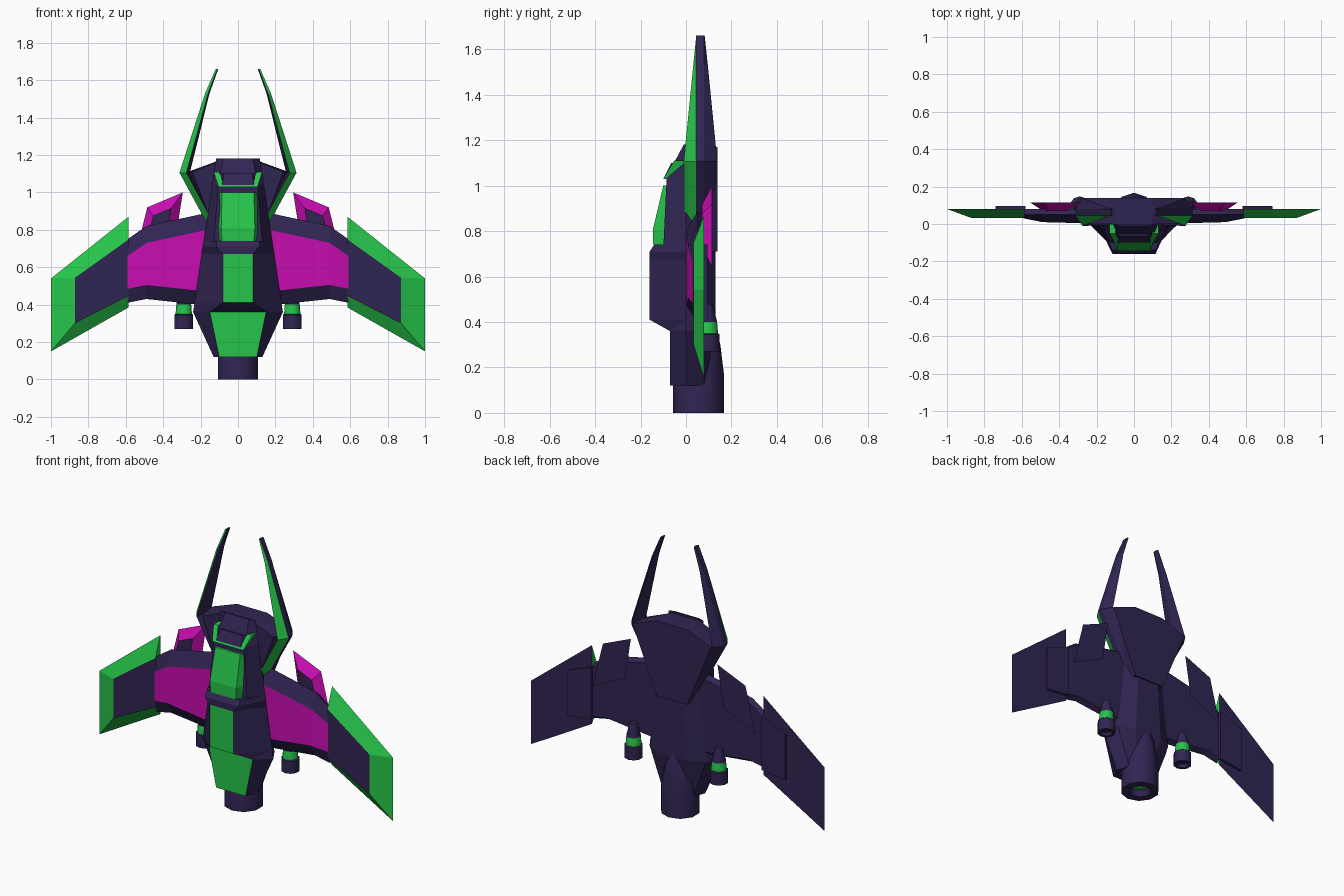
import bpy, bmesh, math

cube = bpy.data.objects.get("Cube")
if cube:
    bpy.data.objects.remove(cube)


def material(name, *rgb):
    m = bpy.data.materials.new(name)
    m.use_nodes = True
    m.diffuse_color = (*rgb, 1)
    m.node_tree.nodes["Principled BSDF"].inputs["Base Color"].default_value = (*rgb, 1)
    return m


MATS = [material("dark purple", 0.03, 0.018, 0.085),
        material("bright green", 0.02, 0.56, 0.07),
        material("magenta", 0.58, 0.004, 0.44)]
DARK, GREEN, PINK = range(len(MATS))


def all_dark(segment, edge):
    return DARK


def all_green(segment, edge):
    return GREEN


def loft(name, rings, colour=all_dark, cap=DARK, mirror=False, smooth=False):
    """Skin rings of 3D points; colour(segment, edge) picks each side face's material."""
    bm = bmesh.new()
    rows = [[bm.verts.new(point) for point in ring] for ring in rings]
    for segment, (low, high) in enumerate(zip(rows, rows[1:])):
        for edge in range(len(low)):
            after = (edge + 1) % len(low)
            face = bm.faces.new((low[edge], low[after], high[after], high[edge]))
            face.material_index = colour(segment, edge)
    bm.faces.new(rows[0]).material_index = cap
    bm.faces.new(rows[-1]).material_index = DARK if smooth else cap
    bmesh.ops.recalc_face_normals(bm, faces=bm.faces)
    mesh = bpy.data.meshes.new(name)
    bm.to_mesh(mesh)
    bm.free()
    for m in MATS:
        mesh.materials.append(m)
    ob = bpy.data.objects.new(name, mesh)
    bpy.context.collection.objects.link(ob)
    if mirror:
        ob.modifiers.new("Mirror", "MIRROR").use_mirror_merge = False
    if smooth:
        bpy.ops.object.select_all(action="DESELECT")
        ob.select_set(True)
        bpy.context.view_layer.objects.active = ob
        bpy.ops.object.shade_smooth_by_angle(angle=math.radians(40))


def sym(half):
    """Close a half outline by reflecting it across x = 0."""
    return half + [(-x, *rest) for x, *rest in reversed(half)]


def flank(z):
    """Half width of the body where it meets the wings."""
    return 0.24 - 0.15 * (z - 0.36)


def circle(cx, cy, z, radius, sides=10):
    angles = [math.tau * (i + 0.5) / sides for i in range(sides)]
    return [(cx + radius * math.cos(a), cy + radius * math.sin(a), z) for a in angles]


# Main hull: green lower front plate, rounded back
def hull_ring(z, front, side, back):
    return sym([(front, -0.07, z), (side, 0, z), (side * 0.8, 0.08, z), (side * 0.4, back, z)])


loft("hull", [hull_ring(0.12, 0.1, 0.13, 0.08),
              hull_ring(0.36, 0.15, flank(0.36), 0.13),
              hull_ring(0.9, 0.12, flank(0.9), 0.13)],
     lambda segment, edge: GREEN if segment == 0 and edge == 7 else DARK)


# Raised nose block with a green centre panel, and the neck and sloping head above
def block_ring(z, front, y):
    return sym([(front, y, z), (flank(z), 0, z)])


loft("nose_block", [block_ring(0.36, 0.15, -0.07), block_ring(0.41, 0.08, -0.16),
                    block_ring(0.67, 0.08, -0.16), block_ring(0.71, 0.115, -0.16),
                    block_ring(0.74, 0.115, -0.14)],
     lambda segment, edge: GREEN if segment == 1 and edge == 3 else DARK)
loft("neck", [block_ring(0.72, 0.13, -0.1), block_ring(1.04, 0.105, -0.085),
              block_ring(1.18, 0.08, -0.01)])


# Green canopy
def canopy_ring(z, front, y):
    return sym([(front, y, z), (front + 0.02, -0.08, z)])


loft("canopy", [canopy_ring(0.74, 0.085, -0.145), canopy_ring(0.81, 0.09, -0.145),
                canopy_ring(1, 0.085, -0.1)], all_green, GREEN)

# Green U-shaped brow, leaning back, and the dark box inside it
brow = sym([(0.105, 1.03), (0.13, 1.11), (0.1, 1.11), (0.085, 1.06)])
loft("brow", [[(x, (z - 1.03) * 0.6 - depth, z) for x, z in brow] for depth in (0.1, 0.03)],
     all_green, GREEN)
loft("brow_box", [block_ring(1.04, 0.085, -0.095), block_ring(1.1, 0.075, -0.065)])

# Hexagonal back shield, narrower at its front
shield = sym([(0.1, 1.17), (0.26, 1.11), (0.165, 0.87), (0.1, 0.71)])
loft("back_shield", [[(x * width, y, z) for x, z in shield]
                     for y, width in ((0, 0.93), (0.06, 1.03), (0.138, 1.03))])


# Horns: five-sided blades whose width follows their depth
def horn_ring(z, x, depth):
    width, middle = depth / 2, 0.064
    return [(x, middle - depth, z), (x + width, 0.045, z), (x + width, 0.08, z),
            (x, middle + depth, z), (x - width / 2, middle, z)]


loft("horns", [horn_ring(0.74, 0.08, 0.07), horn_ring(1.105, 0.276, 0.074),
               horn_ring(1.53, 0.16, 0.032), horn_ring(1.66, 0.11, 0.018)],
     lambda segment, edge: GREEN if edge == 0 else DARK, mirror=True)


# Inner wings: bevelled all along, magenta front face
def wing_ring(x, y, bottom, top):
    return [(x, y, top - 0.09), (x, y, bottom + 0.075), (x, 0.05, bottom),
            (x, 0.08, bottom + 0.02), (x, 0.08, top - 0.02), (x, 0.05, top)]


loft("inner_wings", [wing_ring(0.12, 0, 0.39, 0.9), wing_ring(0.49, 0.01, 0.43, 0.82),
                     wing_ring(0.59, 0.03, 0.41, 0.75)],
     lambda segment, edge: PINK if edge == 0 else DARK, mirror=True)


# Bevelled panels: the front is the back outline shrunk about a centre
def panel(name, outline, centre, shrink, y_back, y_front, rim):
    cx, cz = centre
    sx, sz = shrink
    front = [(cx + (x - cx) * sx, y_front, cz + (z - cz) * sz) for x, z in outline]
    loft(name, [[(x, y_back, z) for x, z in outline], front],
         lambda segment, edge: rim, mirror=True)


panel("outer_wings", [(0.585, 0.87), (1, 0.54), (1, 0.15), (0.585, 0.385)],
      (0.585, 0.55), (0.69, 0.62), 0.08, 0.033, GREEN)
panel("rear_fins", [(0.295, 1), (0.485, 0.92), (0.555, 0.64), (0.335, 0.745)],
      (0.42, 0.83), (0.5, 0.5), 0.115, 0.07, PINK)
panel("wing_joint_plates", [(0.58, 0.74), (0.74, 0.68), (0.74, 0.4), (0.58, 0.42)],
      (0.58, 0.55), (1, 1), 0.095, 0.07, DARK)

# Main nozzle: hollow end with a green core, tapering up into the back
nozzle = [(0.04, 0.05), (0, 0.065), (0, 0.112), (0.17, 0.112), (0.3, 0.07), (0.4, 0.025)]
loft("main_nozzle", [circle(0, 0.055 + 0.2 * max(0, z - 0.17), z, radius)
                     for z, radius in nozzle], cap=GREEN, smooth=True)

# Small thruster pods with green bands
pod = [(0.29, 0.03), (0.27, 0.035), (0.27, 0.053), (0.345, 0.053),
       (0.35, 0.046), (0.4, 0.042), (0.48, 0.022)]
loft("thruster_pods", [circle(0.29, 0.095, z, radius) for z, radius in pod],
     lambda segment, edge: GREEN if segment == 4 else DARK, mirror=True, smooth=True)
